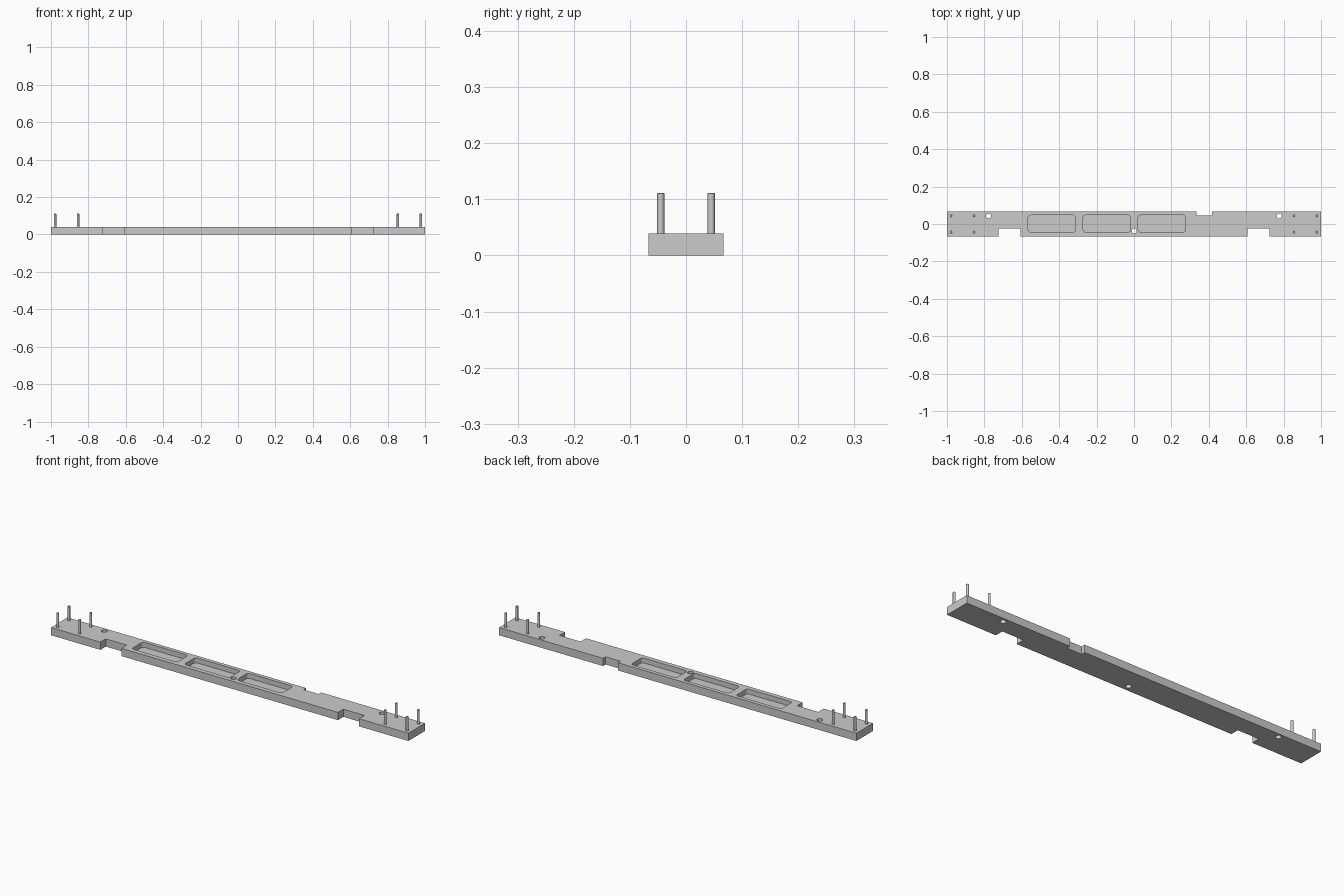
import bpy, bmesh
from math import sin, cos, pi

if "Cube" in bpy.data.objects:
    bpy.data.objects.remove(bpy.data.objects["Cube"])

HEIGHT = 0.039


def prism(bm, points, z0, z1):
    """Extrude a closed xy outline from z0 to z1."""
    face = bm.faces.new([bm.verts.new((x, y, z0)) for x, y in points])
    result = bmesh.ops.extrude_face_region(bm, geom=[face])
    top = [g for g in result["geom"] if isinstance(g, bmesh.types.BMVert)]
    bmesh.ops.translate(bm, verts=top, vec=(0, 0, z1 - z0))


def circle(x, y, r, n=32):
    return [(x + r * cos(2 * pi * i / n), y + r * sin(2 * pi * i / n)) for i in range(n)]


def rounded_rect(x0, x1, y0, y1, r, n=6):
    corners = [(x1 - r, y1 - r), (x0 + r, y1 - r), (x0 + r, y0 + r), (x1 - r, y0 + r)]
    return [(cx + r * cos(pi / 2 * (k + i / n)), cy + r * sin(pi / 2 * (k + i / n)))
            for k, (cx, cy) in enumerate(corners) for i in range(n + 1)]


def make_object(name, bm):
    bmesh.ops.recalc_face_normals(bm, faces=bm.faces[:])
    mesh = bpy.data.meshes.new(name)
    bm.to_mesh(mesh)
    bm.free()
    obj = bpy.data.objects.new(name, mesh)
    bpy.context.collection.objects.link(obj)
    return obj


def smooth(obj):
    bpy.ops.object.select_all(action='DESELECT')
    obj.select_set(True)
    bpy.context.view_layer.objects.active = obj
    bpy.ops.object.shade_smooth_by_angle(angle=0.6)


pins = [(x, y) for x in (-0.978, -0.855, 0.855, 0.978) for y in (-0.045, 0.045)]
pin_radius = 0.0063

# Plate outline with two front notches and one rear notch
bm = bmesh.new()
prism(bm, [(-1, -0.0665), (-0.724, -0.0665), (-0.724, -0.023), (-0.606, -0.023),
           (-0.606, -0.0665), (0.606, -0.0665), (0.606, -0.023), (0.724, -0.023),
           (0.724, -0.0665), (1, -0.0665), (1, 0.0665), (0.418, 0.0665),
           (0.418, 0.046), (0.334, 0.046), (0.334, 0.0665), (-1, 0.0665)], 0, HEIGHT)
plate = make_object("base_plate", bm)

# Pockets, through holes and pin holes
bm = bmesh.new()
for x in (-0.439, -0.145, 0.149):
    prism(bm, rounded_rect(x - 0.127, x + 0.127, -0.043, 0.047, 0.014), 0.014, 0.06)
for x, y in ((-0.778, 0.043), (0.776, 0.043), (0.001, -0.037)):
    prism(bm, circle(x, y, 0.0135), -0.02, 0.06)
for x, y in pins:
    prism(bm, circle(x, y, pin_radius + 0.0002, 24), -0.02, 0.06)
cutter = make_object("plate_cutter", bm)
cutter.hide_render = True

boolean = plate.modifiers.new("cutouts", 'BOOLEAN')
boolean.operation = 'DIFFERENCE'
boolean.solver = 'EXACT'
boolean.object = cutter
bpy.context.view_layer.objects.active = plate
bpy.ops.object.modifier_apply(modifier=boolean.name)
bpy.data.objects.remove(cutter)
smooth(plate)

# Upright locating pins with a small chamfer at the tip
for i, (x, y) in enumerate(pins):
    bm = bmesh.new()
    prism(bm, circle(x, y, pin_radius, 24), 0, 0.111)
    rim = [e for e in bm.edges if all(v.co.z > 0.1 for v in e.verts)]
    bmesh.ops.bevel(bm, geom=rim, offset=0.001, segments=1, affect='EDGES')
    smooth(make_object(f"locating_pin_{i + 1}", bm))
